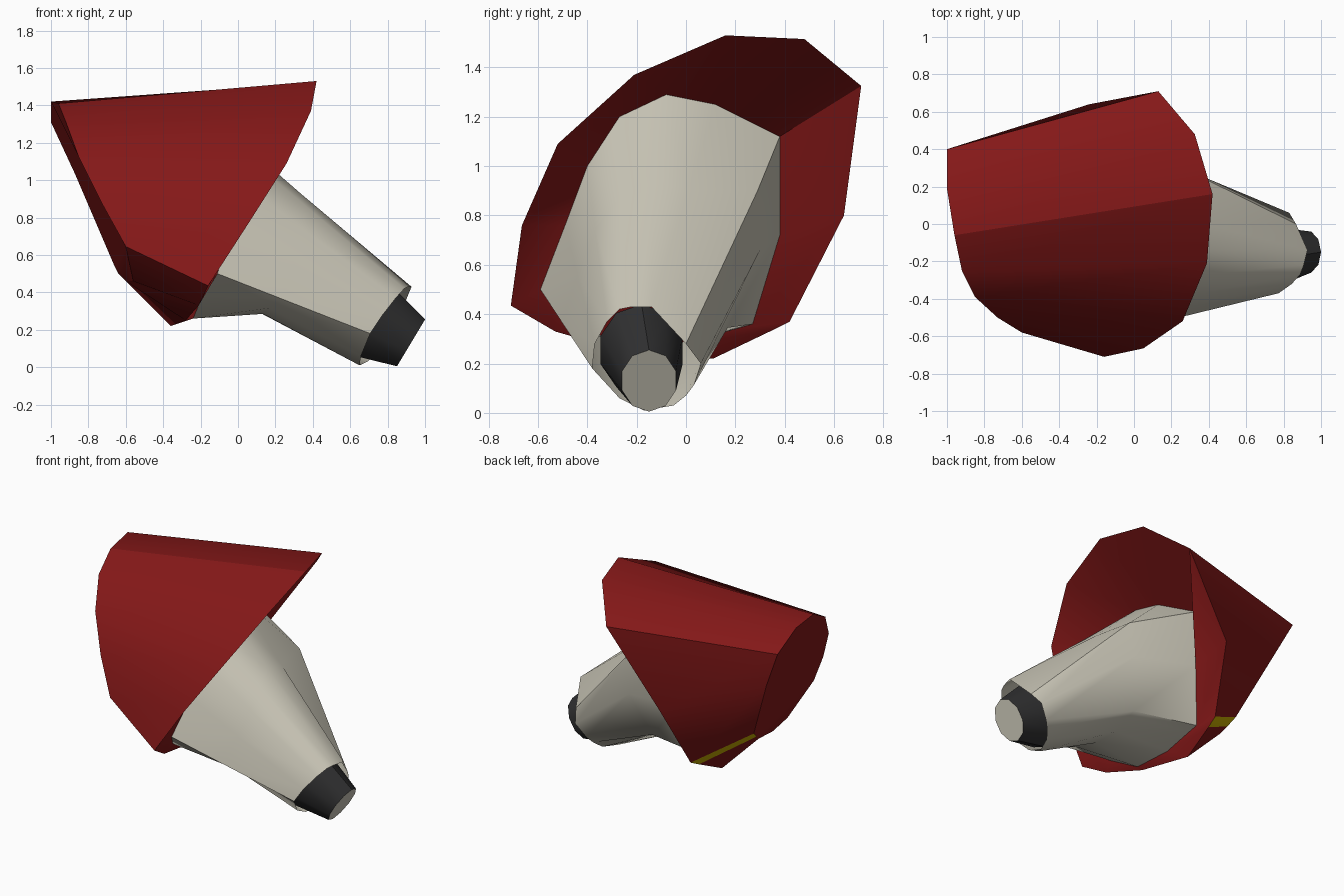
import bpy, bmesh, math
from mathutils import Vector

if "Cube" in bpy.data.objects:
    bpy.data.objects.remove(bpy.data.objects["Cube"])


def material(name, rgb):
    m = bpy.data.materials.new(name)
    m.diffuse_color = (*rgb, 1)
    m.use_nodes = True
    m.node_tree.nodes["Principled BSDF"].inputs["Base Color"].default_value = m.diffuse_color
    return m


RED = material("dark red", (0.23, 0.009, 0.009))
YELLOW = material("yellow", (0.58, 0.42, 0.0))
GREY = material("warm light grey", (0.61, 0.585, 0.49))
DARK = material("charcoal", (0.03, 0.03, 0.031))


def loft(name, rings, mats, cap_start=True, cap_end=True, colour=None, angle=30):
    """Skin a list of rings with equal point counts, optionally capped."""
    bm = bmesh.new()
    vs = [[bm.verts.new(p) for p in r] for r in rings]
    n = len(rings[0])
    for k in range(len(rings) - 1):
        for i in range(n):
            j = (i + 1) % n
            f = bm.faces.new((vs[k][i], vs[k][j], vs[k + 1][j], vs[k + 1][i]))
            if colour:
                f.material_index = colour(k, i)
    if cap_start:
        bm.faces.new(vs[0])
    if cap_end:
        f = bm.faces.new(vs[-1])
        if colour:
            f.material_index = colour(len(rings) - 1, 0)
    bmesh.ops.recalc_face_normals(bm, faces=bm.faces[:])
    me = bpy.data.meshes.new(name)
    bm.to_mesh(me)
    bm.free()
    ob = bpy.data.objects.new(name, me)
    bpy.context.collection.objects.link(ob)
    for m in mats:
        me.materials.append(m)
    bpy.ops.object.select_all(action='DESELECT')
    ob.select_set(True)
    bpy.context.view_layer.objects.active = ob
    bpy.ops.object.shade_smooth_by_angle(angle=math.radians(angle))
    return ob


# Small closed back end of the hood
back = [(-.96, -.06, 1.41), (-1, .19, 1.42), (-1, .40, 1.31), (-.87, .34, 1.03),
        (-.68, .21, .59), (-.66, .15, .54), (-.64, .10, .50), (-.60, -.12, .46),
        (-.56, -.34, .46), (-.60, -.58, .645), (-.73, -.50, .88),
        (-.85, -.39, 1.12), (-.92, -.25, 1.31)]
# Wide front rim of the hood
rim = [(.42, .16, 1.53), (.325, .48, 1.515), (.13, .71, 1.325), (-.24, .64, .80),
       (-.33, .42, .37), (-.34, .34, .33), (-.36, .11, .22), (-.28, -.25, .25),
       (-.21, -.53, .33), (-.16, -.71, .435), (.05, -.665, .76),
       (.26, -.52, 1.09), (.39, -.21, 1.37)]
# Root of the nozzle inside the hood
root = [(-.08, -.08, 1.29), (-.1, .12, 1.25), (-.2, .38, 1.12), (-.2, .38, .72),
        (-.3, .27, .36), (-.3, .2, .34), (-.28, 0, .28), (-.24, -.25, .26),
        (-.19, -.46, .38), (-.11, -.59, .5), (-.03, -.49, .76),
        (.0, -.40, 1.0), (-.04, -.27, 1.2)]
# Narrow end of the nozzle as (y, z), lying on a slanted plane
end_yz = [(-.22, .43), (-.14, .43), (0, .28), (.06, .2), (.03, .11), (0, .07),
          (-.05, .03), (-.17, .01), (-.27, .06), (-.38, .18), (-.37, .28),
          (-.32, .37), (-.27, .42)]
end = [(.65 + .643 * (z - .01) + .25 * (y + .17), y, z) for y, z in end_yz]

# Hood: outer skin, hollow inside, one yellow strip on the lower far edge
hood = loft("hood", [back, rim, root], [RED, YELLOW],
            colour=lambda k, i: 1 if (k, i) == (0, 4) else 0)
# One hard ridge along the top, the faces behind it blend
n = len(rim)
for e in hood.data.edges:
    if set(e.vertices) == {0, n}:
        e.use_edge_sharp = True
    elif set(e.vertices) == {1, n + 1}:
        e.use_edge_sharp = False

# Nozzle: bulging far side, waist pinched upward on the underside, open end
lift = {4: .09, 5: .11, 6: .11, 7: .13, 8: .07}
waist = [Vector(a).lerp(Vector(b), .42) + Vector((0, 0, lift.get(i, 0)))
         for i, (a, b) in enumerate(zip(root, end))]
waist[2] = (.28, .29, .90)
waist[3] = (.24, .30, .66)
loft("nozzle", [root, waist, end], [GREY], cap_start=False, cap_end=False, angle=40)


# Tip: tapered dark collar with a grey end face
def oval(centre, half_width, half_height, n=10):
    c, w, h = Vector(centre), Vector((0, half_width, 0)), Vector(half_height)
    return [c + w * math.cos(t) + h * math.sin(t)
            for t in (math.tau * i / n + math.pi / 2 for i in range(n))]


loft("tip", [oval((.70, -.18, .255), .175, (.115, 0, .185)),
             oval((.925, -.15, .13), .115, (.075, 0, .125))],
     [DARK, GREY], colour=lambda k, i: k, angle=40)
